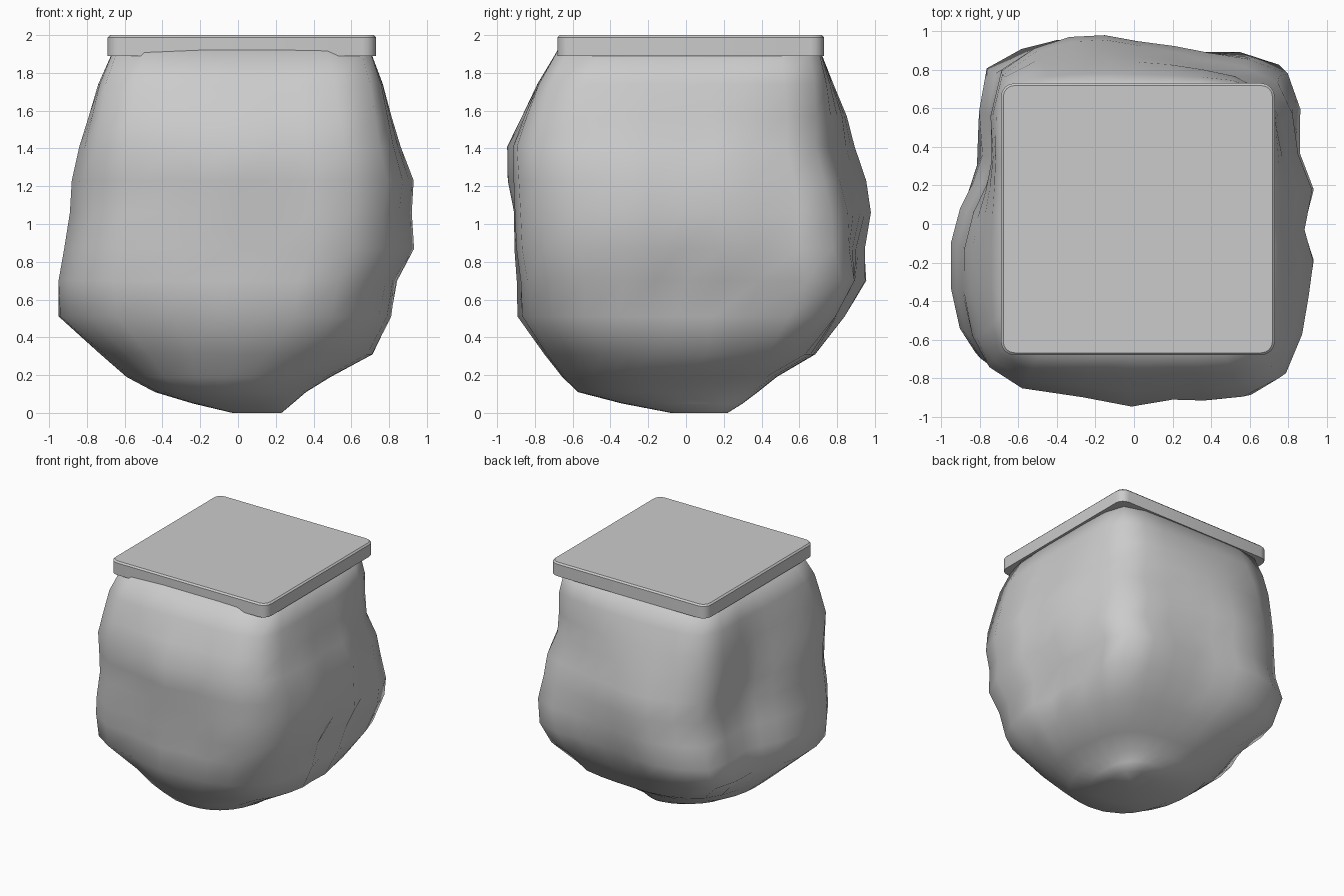
import bpy, bmesh
from math import sin, cos, atan2, pi, exp
from mathutils import Vector

if "Cube" in bpy.data.objects:
    bpy.data.objects.remove(bpy.data.objects["Cube"])

# Lumpy plan outline of the rock at its widest
PLAN = [(.94, .18), (.86, .37), (.85, .6), (.78, .78), (.6, .87), (.4, .9), (.2, .93), (0, .95),
        (-.18, .98), (-.37, .97), (-.56, .91), (-.74, .80), (-.79, .58), (-.78, .35), (-.83, .2),
        (-.9, .06), (-.95, -.13), (-.95, -.37), (-.9, -.59), (-.81, -.72), (-.63, -.83), (-.3, -.89),
        (-.03, -.95), (.2, -.91), (.38, -.93), (.6, -.9), (.78, -.78), (.87, -.58), (.91, -.38),
        (.94, -.2), (.89, -.03)]
# Rings: z, x min, x max, y min, y max
RINGS = [(0, -.03, .23, -.08, .22), (.05, -.24, .29, -.34, .30), (.11, -.44, .36, -.57, .38),
         (.19, -.59, .49, -.65, .48), (.31, -.73, .72, -.74, .69), (.51, -.95, .83, -.89, .85),
         (.70, -.95, .86, -.91, .96), (.87, -.92, .945, -.94, .95), (1.06, -.89, .93, -.95, .975),
         (1.23, -.88, .94, -.95, .95), (1.41, -.84, .87, -.94, .89), (1.57, -.79, .82, -.87, .85),
         (1.74, -.74, .77, -.79, .78), (1.92, -.66, .70, -.68, .71)]
# Local swellings (+) and dents (-): x, y, z, size, depth
LUMPS = [(0, -.95, 1.05, .2, -.03), (-.03, -.95, 1.28, .25, .03), (.1, -.9, .45, .3, .03),
         (-.6, -.85, .85, .25, .03), (.9, 0, .6, .22, -.03), (.9, .1, 1.5, .25, -.02),
         (-.8, .4, 1.1, .3, -.02), (0, .95, .6, .25, -.04), (.4, .9, 1.3, .25, -.03),
         # back right corner: tight above, swollen below
         (.78, .78, 1.45, .33, -.09), (.74, .74, .55, .3, .10), (.45, .45, .2, .22, .06),
         (-.75, .8, .55, .25, .03)]


def superellipse(a, n):
    c, s = cos(a), sin(a)
    r = (abs(c) ** n + abs(s) ** n) ** (-1 / n)
    return Vector((r * c, r * s))


def clamp(v):
    return max(0, min(1, v))


def finish(bm, name, angle):
    bmesh.ops.recalc_face_normals(bm, faces=bm.faces)
    me = bpy.data.meshes.new(name)
    bm.to_mesh(me)
    bm.free()
    ob = bpy.data.objects.new(name, me)
    bpy.context.collection.objects.link(ob)
    bpy.ops.object.select_all(action='DESELECT')
    ob.select_set(True)
    bpy.context.view_layer.objects.active = ob
    bpy.ops.object.shade_smooth_by_angle(angle=angle)


# Rock body: square at the top, lumpy in the middle, round underneath
bm = bmesh.new()
loops = []
for z, x0, x1, y0, y1 in RINGS:
    top, low = clamp((z - 1.15) / .7), clamp((.6 - z) / .4)
    loop = []
    for px, py in PLAN:
        u = Vector((px / .95, py / .975))
        a = atan2(py, px)
        u = u.lerp(superellipse(a, 9), top).lerp(superellipse(a, 2.3), low)
        p = Vector(((x0 + x1) / 2 + u.x * (x1 - x0) / 2, (y0 + y1) / 2 + u.y * (y1 - y0) / 2, z))
        out = Vector((cos(a), sin(a), 0))
        push = sum(d * exp(-((p - Vector((lx, ly, lz))).length / s) ** 2) for lx, ly, lz, s, d in LUMPS)
        loop.append(bm.verts.new(p + out * push))
    loops.append(loop)
n = len(PLAN)
for lo, hi in zip(loops, loops[1:]):
    for i in range(n):
        bm.faces.new((lo[i], lo[(i + 1) % n], hi[(i + 1) % n], hi[i]))
bm.faces.new(loops[0])
bm.faces.new(loops[-1])
finish(bm, "rock_body", 1.4)

# Flat slab on top with rounded corners and a softened upper rim
bm = bmesh.new()
bmesh.ops.create_cube(bm, size=1)
for v in bm.verts:
    v.co = Vector((v.co.x * 1.42 + .02, v.co.y * 1.41 + .025, v.co.z * .11 + 1.945))
upright = [e for e in bm.edges if abs(e.verts[0].co.z - e.verts[1].co.z) > .05]
bmesh.ops.bevel(bm, geom=upright, offset=.07, segments=4, profile=.5, affect='EDGES')
rim = [e for e in bm.edges if all(abs(v.co.z - 2) < 1e-4 for v in e.verts)]
bmesh.ops.bevel(bm, geom=rim, offset=.012, segments=1, profile=.5, affect='EDGES')
finish(bm, "top_slab", .6)
